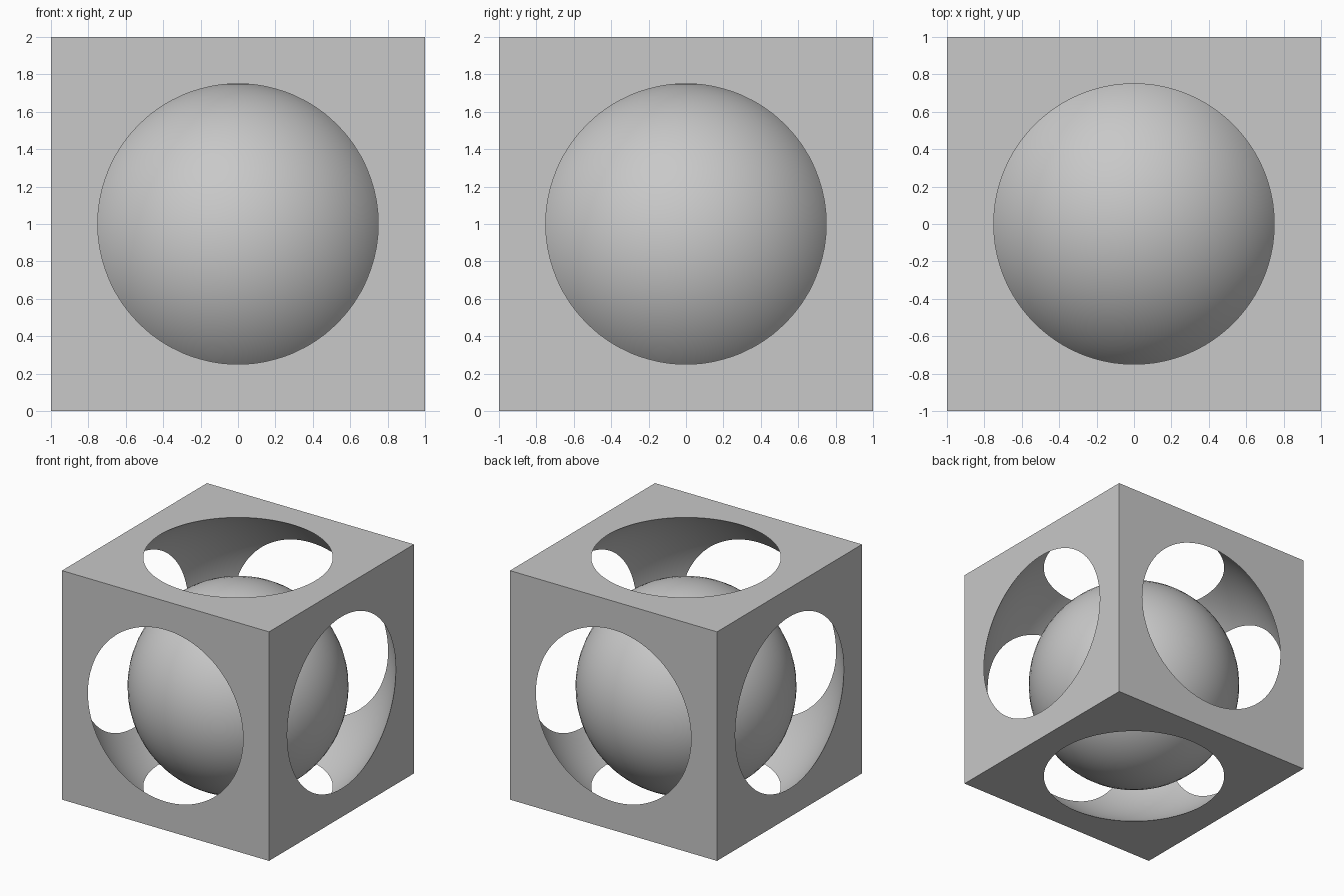
import bpy
import math

default = bpy.data.objects.get("Cube")
if default:
    bpy.data.objects.remove(default, do_unlink=True)

HOLE_RADIUS = 0.75
BALL_RADIUS = 0.875

# One plain grey for everything
grey = bpy.data.materials.new("light_grey")
grey.use_nodes = True
colour = (0.58, 0.58, 0.58, 1)
grey.diffuse_color = colour
grey.node_tree.nodes["Principled BSDF"].inputs["Base Color"].default_value = colour


def make_sphere(name, radius, z, segments):
    bpy.ops.mesh.primitive_uv_sphere_add(
        radius=radius, segments=segments, ring_count=segments // 2, location=(0, 0, z))
    ob = bpy.context.object
    ob.name = name
    ob.data.materials.append(grey)
    return ob


# Cube shell: a spherical hollow wider than the cube opens a round hole in each side
cutter = make_sphere("hollow_cutter", math.hypot(1, HOLE_RADIUS), 1, 128)
bpy.ops.mesh.primitive_cube_add(size=2, location=(0, 0, 1))
shell = bpy.context.object
shell.name = "cube_shell"
shell.data.materials.append(grey)
cut = shell.modifiers.new("hollow", "BOOLEAN")
cut.operation = "DIFFERENCE"
cut.solver = "EXACT"
cut.object = cutter
bpy.ops.object.modifier_apply(modifier=cut.name)
bpy.data.objects.remove(cutter, do_unlink=True)
bpy.ops.object.shade_smooth_by_angle(angle=math.radians(30))

# Captive ball resting at the bottom of the hollow
ball = make_sphere("inner_ball", BALL_RADIUS, BALL_RADIUS, 64)
bpy.ops.object.shade_smooth_by_angle(angle=math.radians(30))
